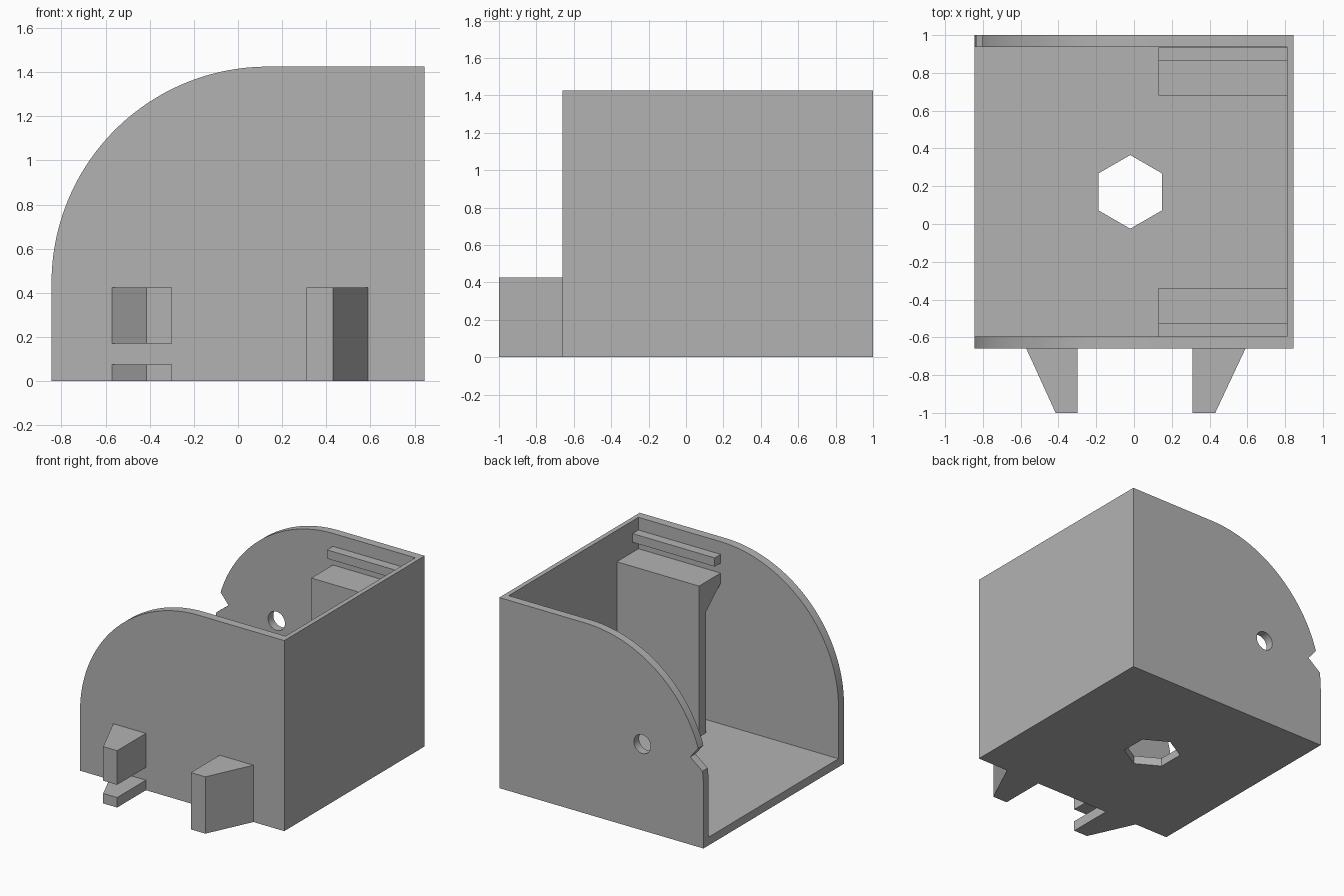
import bpy
import bmesh
from math import cos, sin, pi, radians

if "Cube" in bpy.data.objects:
    bpy.data.objects.remove(bpy.data.objects["Cube"], do_unlink=True)

grey = bpy.data.materials.new("plain_grey")
grey.use_nodes = True
COLOUR = (0.45, 0.45, 0.45, 1)
grey.diffuse_color = COLOUR
grey.node_tree.nodes["Principled BSDF"].inputs["Base Color"].default_value = COLOUR

PLACE = {
    "x": lambda a, b, t: (t, a, b),
    "y": lambda a, b, t: (a, t, b),
    "z": lambda a, b, t: (a, b, t),
}


def prism(name, points, axis, low, high):
    """Extrude a flat profile along an axis from low to high."""
    bm = bmesh.new()
    place = PLACE[axis]
    base = bm.faces.new([bm.verts.new(place(a, b, low)) for a, b in points])
    moved = bmesh.ops.extrude_face_region(bm, geom=[base])["geom"]
    verts = [v for v in moved if isinstance(v, bmesh.types.BMVert)]
    bmesh.ops.translate(bm, verts=verts, vec=place(0, 0, high - low))
    bmesh.ops.recalc_face_normals(bm, faces=bm.faces)
    mesh = bpy.data.meshes.new(name)
    bm.to_mesh(mesh)
    bm.free()
    mesh.materials.append(grey)
    obj = bpy.data.objects.new(name, mesh)
    bpy.context.collection.objects.link(obj)
    return obj


def rectangle(a0, a1, b0, b1):
    return [(a0, b0), (a1, b0), (a1, b1), (a0, b1)]


def arc(ca, cb, r, start, end, steps):
    angles = [start + (end - start) * i / steps for i in range(steps + 1)]
    return [(ca + r * cos(t), cb + r * sin(t)) for t in angles]


def ring(ca, cb, r, sides, start=0):
    return arc(ca, cb, r, start, start + 2 * pi, sides)[:-1]


def activate(obj):
    bpy.ops.object.select_all(action="DESELECT")
    obj.select_set(True)
    bpy.context.view_layer.objects.active = obj


def cut(obj, cutter):
    """Subtract the cutter from the object, then discard the cutter."""
    cutter.hide_render = True
    mod = obj.modifiers.new("cut", "BOOLEAN")
    mod.operation = "DIFFERENCE"
    mod.solver = "EXACT"
    mod.object = cutter
    activate(obj)
    bpy.ops.object.modifier_apply(modifier=mod.name)
    bpy.data.objects.remove(cutter, do_unlink=True)


HALF, TOP = 0.845, 1.425          # half width and height of the shell
FRONT, BACK = -0.66, 1.0          # outer faces of the side walls
IN_FRONT, IN_BACK = -0.595, 0.938  # inner faces of the side walls
END_WALL, FLOOR = 0.81, 0.062
MID = (FRONT + BACK) / 2
RADIUS = 0.98

# Shell: quarter-rounded block, hollowed from above and from the open end
outline = [(HALF, TOP), (HALF, 0), (-HALF, 0)]
outline += arc(RADIUS - HALF, TOP - RADIUS, RADIUS, pi, pi / 2, 48)
shell = prism("shell", outline, "y", FRONT, BACK)
cut(shell, prism("cavity", rectangle(-2, END_WALL, FLOOR, 2), "y", IN_FRONT, IN_BACK))

# Hexagonal hole in the floor
cut(shell, prism("hex_cutter", ring(-0.02, MID, 0.195, 6, pi / 2), "z", -0.2, 0.3))

# Round hole and edge notch, in the back wall only
cut(shell, prism("hole_cutter", ring(-0.338, 0.645, 0.07, 32), "y", 0.8, 1.2))
notch = [(-0.735, 0.655), (-0.865, 0.815), (-0.965, 0.475)]
cut(shell, prism("notch_cutter", notch, "y", 0.8, 1.2))
activate(shell)
bpy.ops.object.shade_smooth_by_angle(angle=radians(20))

# Hanging brackets and strips inside both side walls
bracket = [(-0.34, FLOOR), (-0.34, 1.19), (IN_FRONT, 1.19),
           (IN_FRONT, 1.115), (-0.42, 0.965), (-0.42, FLOOR)]
strip = rectangle(IN_FRONT, -0.525, 1.265, 1.33)
for side, flip in (("front", False), ("back", True)):
    for part, profile in (("bracket", bracket), ("strip", strip)):
        points = [(2 * MID - y if flip else y, z) for y, z in profile]
        prism(f"{side}_{part}", points, "x", 0.13, END_WALL)

# Tapered pegs on the outside of the front wall
right_peg = [(-0.57, FRONT), (-0.415, -1), (-0.30, -1), (-0.30, FRONT)]
left_peg = [(0.59, FRONT), (0.43, -1), (0.31, -1), (0.31, FRONT)]
prism("right_peg_lower", right_peg, "z", 0, 0.075)
prism("right_peg_upper", right_peg, "z", 0.17, 0.425)
prism("left_peg", left_peg, "z", 0, 0.425)
